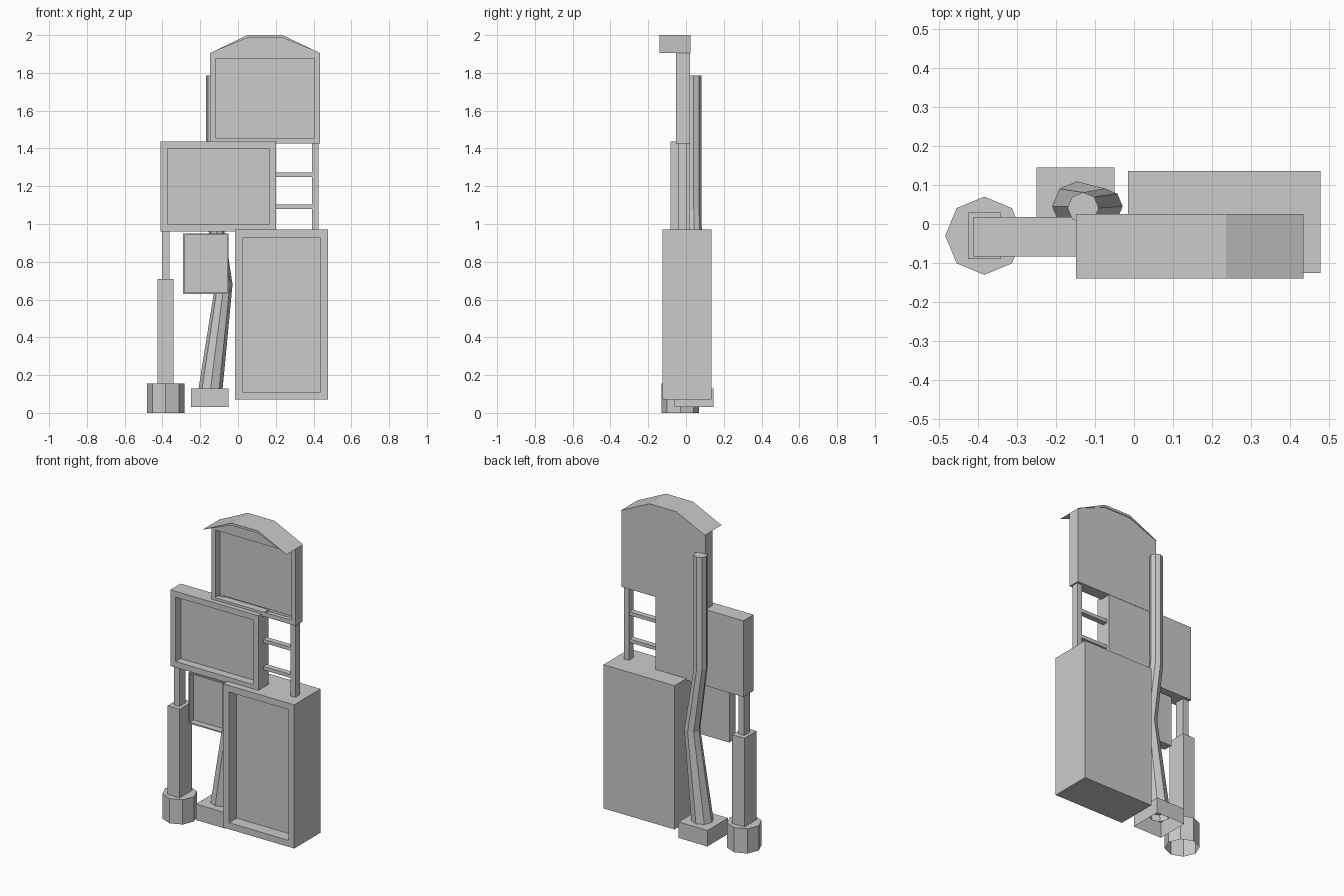
import bpy, bmesh, math
from mathutils import Vector

if "Cube" in bpy.data.objects:
    bpy.data.objects.remove(bpy.data.objects["Cube"])


def finish(name, bm):
    bmesh.ops.recalc_face_normals(bm, faces=bm.faces[:])
    mesh = bpy.data.meshes.new(name)
    bm.to_mesh(mesh)
    bm.free()
    obj = bpy.data.objects.new(name, mesh)
    bpy.context.collection.objects.link(obj)
    return obj


def drop_faces(bm, direction):
    """Open the mesh on the side facing the given direction."""
    bm.normal_update()
    faces = [f for f in bm.faces if f.normal.dot(Vector(direction)) > 0.99]
    bmesh.ops.delete(bm, geom=faces, context='FACES')


def box_mesh(x, y, z):
    bm = bmesh.new()
    bmesh.ops.create_cube(bm, size=1)
    for v in bm.verts:
        v.co = Vector([(r[0] + r[1]) / 2 + c * (r[1] - r[0])
                       for c, r in zip(v.co, (x, y, z))])
    return bm


def box(name, x, y, z, open_side=None):
    bm = box_mesh(x, y, z)
    if open_side:
        drop_faces(bm, open_side)
    return finish(name, bm)


def sign(name, x, y, z, border, depth, open_side=None):
    """Box with a framed recess in its front face."""
    bm = box_mesh(x, y, z)
    bm.normal_update()
    front = min(bm.faces, key=lambda f: f.normal.y)
    bmesh.ops.inset_region(bm, faces=[front], thickness=border)
    # Recess walls
    res = bmesh.ops.extrude_discrete_faces(bm, faces=[front])
    bmesh.ops.translate(bm, verts=res['faces'][0].verts[:], vec=(0, depth, 0))
    if open_side:
        drop_faces(bm, open_side)
    return finish(name, bm)


def prism(name, profile, y, open_side=None):
    """Extrude an x/z profile along y."""
    bm = bmesh.new()
    face = bm.faces.new([bm.verts.new((px, y[0], pz)) for px, pz in profile])
    res = bmesh.ops.extrude_face_region(bm, geom=[face], use_keep_orig=True)
    moved = [g for g in res['geom'] if isinstance(g, bmesh.types.BMVert)]
    bmesh.ops.translate(bm, verts=moved, vec=(0, y[1] - y[0], 0))
    bmesh.ops.recalc_face_normals(bm, faces=bm.faces[:])
    if open_side:
        drop_faces(bm, open_side)
    return finish(name, bm)


def tube(name, path, sides=8):
    """Loft horizontal rings (x, y, z, radius); open bottom, capped top."""
    bm = bmesh.new()
    rings = []
    for cx, cy, cz, r in path:
        angles = [2 * math.pi * i / sides for i in range(sides)]
        rings.append([bm.verts.new((cx + r * math.cos(a), cy + r * math.sin(a), cz))
                      for a in angles])
    for low, high in zip(rings, rings[1:]):
        for i in range(sides):
            j = (i + 1) % sides
            bm.faces.new((low[i], low[j], high[j], high[i]))
    bm.faces.new(rings[-1])
    return finish(name, bm)


# Framed signs
sign("large_sign", (-0.015, 0.477), (-0.125, 0.135), (0.07, 0.97), 0.058, 0.075)
sign("middle_sign", (-0.41, 0.20), (-0.083, 0.018), (0.96, 1.437), 0.052, 0.05)
sign("small_sign", (-0.29, -0.05), (-0.075, -0.015), (0.63, 0.95), 0.011, 0.04)
sign("top_sign", (-0.148, 0.434), (-0.052, 0.02), (1.425, 1.905), 0.041, 0.045,
     open_side=(0, 0, 1))

# Arched head of the top sign and its overhanging canopy
arch = [(-0.148, 1.905), (0.05, 1.985), (0.236, 1.985), (0.434, 1.905)]
crest = [(0.236, 2.0), (0.05, 2.0)]
prism("top_sign_arch", arch, (-0.052, 0.02), open_side=(0, 0, -1))
prism("canopy", arch + crest, (-0.14, 0.025))

# Left post with stepped shaft and octagonal foot
box("left_post_upper", (-0.403, -0.363), (-0.06, 0.0), (0.71, 0.96))
box("left_post_lower", (-0.425, -0.341), (-0.09, 0.03), (0.15, 0.71))
tube("left_post_foot", [(-0.383, -0.03, 0, 0.1), (-0.383, -0.03, 0.155, 0.1)])

# Bent rear pole on an open-bottomed block
tube("bent_pole", [(-0.15, 0.045, 0.09, 0.065), (-0.075, 0.045, 0.68, 0.046),
                   (-0.13, 0.041, 1.08, 0.04), (-0.13, 0.041, 1.785, 0.04)])
box("pole_foot", (-0.25, -0.05), (-0.06, 0.145), (0.03, 0.13), open_side=(0, 0, -1))

# Ladder-like support between signs
box("right_post", (0.392, 0.425), (-0.04, 0.005), (0.97, 1.425))
for i, z in enumerate((1.08, 1.25)):
    box(f"rung_{i + 1}", (0.20, 0.392), (-0.035, 0.0), (z, z + 0.022))
